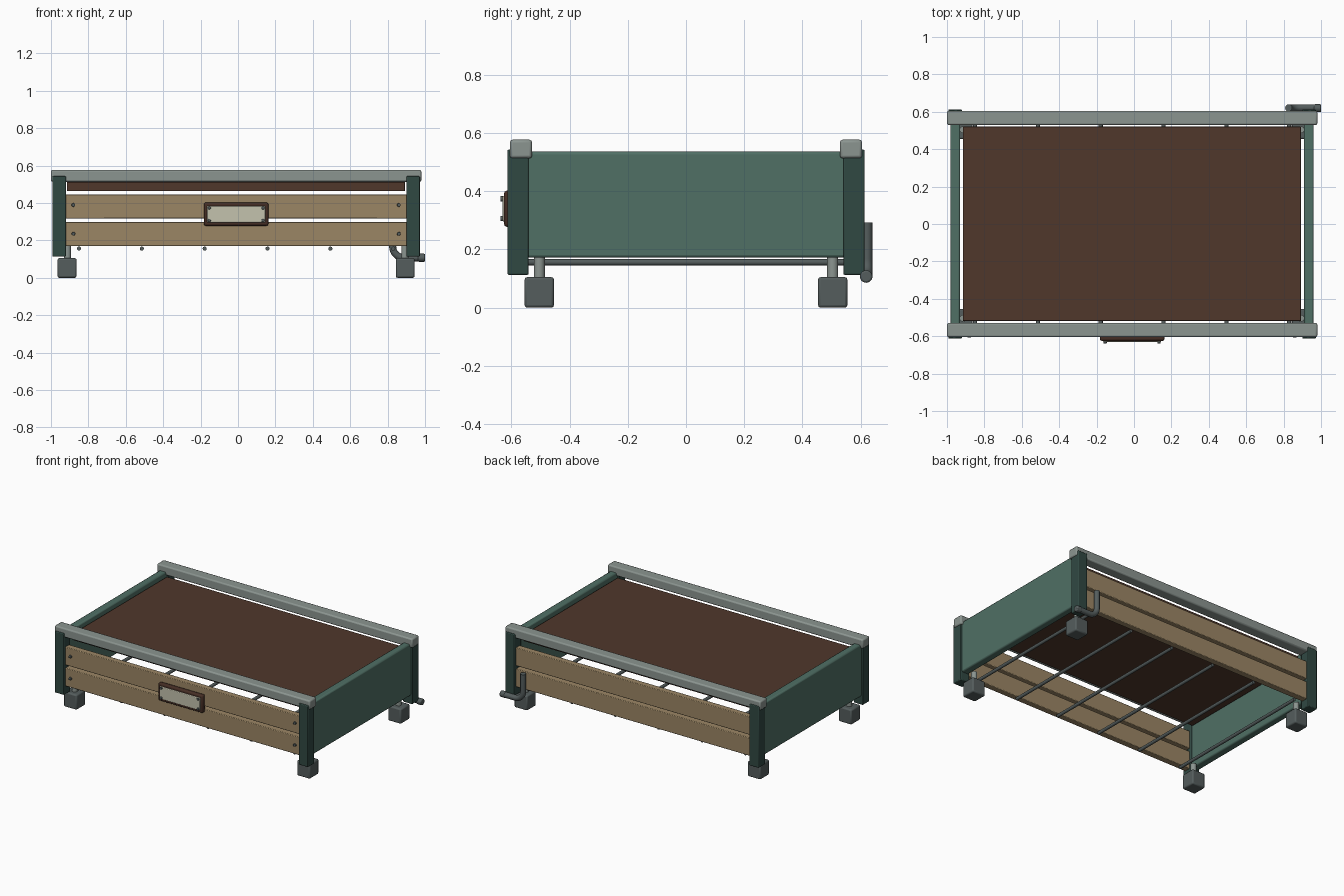
import bpy, math
from mathutils import Vector

if "Cube" in bpy.data.objects:
    bpy.data.objects.remove(bpy.data.objects["Cube"])

CX = -0.01  # bed centre; the drain pipe sticks out further on the right


def mat(name, r, g, b):
    m = bpy.data.materials.new(name)
    m.diffuse_color = (r, g, b, 1)
    m.use_nodes = True
    m.node_tree.nodes["Principled BSDF"].inputs["Base Color"].default_value = m.diffuse_color
    return m


GREEN = mat("green_panel", 0.08, 0.16, 0.13)
DARK = mat("dark_green", 0.03, 0.065, 0.055)
WOOD = mat("wood", 0.33, 0.24, 0.13)
SOIL = mat("soil", 0.08, 0.038, 0.024)
RAIL = mat("rail_grey", 0.26, 0.30, 0.28)
STEEL = mat("steel", 0.09, 0.11, 0.11)
FRAME = mat("brown_frame", 0.06, 0.027, 0.018)
CREAM = mat("cream", 0.55, 0.54, 0.42)


def finish(o, name, m, bevel=0.0, segs=2):
    o.name = name
    o.data.materials.append(m)
    if bevel:
        b = o.modifiers.new("Bevel", 'BEVEL')
        b.width, b.segments, b.limit_method = bevel, segs, 'ANGLE'
    bpy.ops.object.shade_smooth_by_angle(angle=math.radians(35))
    return o


def box(name, lo, hi, m, bevel=0.005):
    lo, hi = Vector(lo), Vector(hi)
    bpy.ops.mesh.primitive_cube_add(size=1, location=(lo + hi) / 2)
    o = bpy.context.object
    o.scale = hi - lo
    bpy.ops.object.transform_apply(location=False, rotation=False, scale=True)
    return finish(o, name, m, bevel)


def rod(name, a, b, r, m, verts=16, bevel=0.0):
    a, b = Vector(a), Vector(b)
    bpy.ops.mesh.primitive_cylinder_add(vertices=verts, radius=r, depth=(b - a).length,
                                        location=(a + b) / 2,
                                        rotation=(b - a).to_track_quat('Z', 'Y').to_euler())
    return finish(bpy.context.object, name, m, bevel)


def cbox(name, c, d, m, bevel=0.005):
    c, h = Vector(c), Vector(d) / 2
    return box(name, c - h, c + h, m, bevel)


# Soil slab
box("soil", (-0.915, -0.518, 0.463), (0.893, 0.52, 0.512), SOIL, 0.003)

for sy, side in ((-1, "front"), (1, "back")):
    # Top rails and side planks
    cbox(side + "_rail", (CX, sy * 0.567, 0.545), (1.98, 0.076, 0.064), RAIL, 0.009)
    for z, level in ((0.2335, "lower"), (0.381, "upper")):
        cbox(f"{side}_{level}_plank", (CX, sy * 0.574, z), (1.84, 0.044, 0.127), WOOD, 0.004)
    for sx, end in ((-1, "left"), (1, "right")):
        # Corner posts, feet and stems
        cbox(f"{side}_{end}_post", (CX + sx * 0.946, sy * 0.577, 0.328), (0.072, 0.073, 0.43), DARK, 0.005)
        cbox(f"{side}_{end}_foot", (CX + sx * 0.904, sy * 0.504, 0.0525), (0.101, 0.101, 0.105), STEEL, 0.009)
        x, y = CX + sx * 0.902, sy * 0.504
        rod(f"{side}_{end}_stem", (x, y, 0.10), (x, y, 0.175), 0.019, RAIL)

# End panels
for sx, end in ((-1, "left"), (1, "right")):
    cbox(end + "_end_panel", (CX + sx * 0.945, 0, 0.354), (0.052, 1.10, 0.364), GREEN, 0.009)

# Cross rods under the bed
for i in range(6):
    x = CX + (i - 2.5) * 0.336
    rod(f"cross_rod_{i + 1}", (x, -0.56, 0.156), (x, 0.56, 0.156), 0.011, STEEL, 12)

# Plank bolts
for sx in (-1, 1):
    for z in (0.235, 0.389):
        x = CX + sx * 0.87
        rod("plank_bolt", (x, -0.585, z), (x, -0.606, z), 0.010, STEEL, 12, 0.002)

# Sign plate: frame, panel and screws
cbox("sign_frame", (CX, -0.609, 0.34), (0.344, 0.032, 0.124), FRAME, 0.009)
cbox("sign_panel", (CX, -0.622, 0.34), (0.312, 0.016, 0.088), CREAM, 0.004)
for sx in (-1, 1):
    for sz in (-1, 1):
        x, z = CX + sx * 0.144, 0.34 + sz * 0.034
        rod("sign_screw", (x, -0.626, z), (x, -0.638, z), 0.009, STEEL, 12, 0.002)

# Bent drain pipe on the back right corner
cu = bpy.data.curves.new("drain_pipe", 'CURVE')
cu.dimensions = '3D'
cu.bevel_depth, cu.bevel_resolution, cu.use_fill_caps = 0.019, 4, True
R, PX, PZ, PY = 0.06, 0.827, 0.107, 0.621
path = [(PX, PY, 0.292)]
for i in range(9):
    a = math.pi + i / 8 * math.pi / 2
    path.append((PX + R + R * math.cos(a), PY, PZ + R + R * math.sin(a)))
path.append((0.985, PY, PZ))
sp = cu.splines.new('POLY')
sp.points.add(len(path) - 1)
for p, c in zip(sp.points, path):
    p.co = (*c, 1)
pipe = bpy.data.objects.new("drain_pipe", cu)
bpy.context.collection.objects.link(pipe)
bpy.ops.object.select_all(action='DESELECT')
pipe.select_set(True)
bpy.context.view_layer.objects.active = pipe
bpy.ops.object.convert(target='MESH')
finish(bpy.context.object, "drain_pipe", STEEL)
rod("drain_pipe_collar", (0.962, 0.619, PZ), (1.0, 0.619, PZ), 0.0215, STEEL, 20, 0.006)
